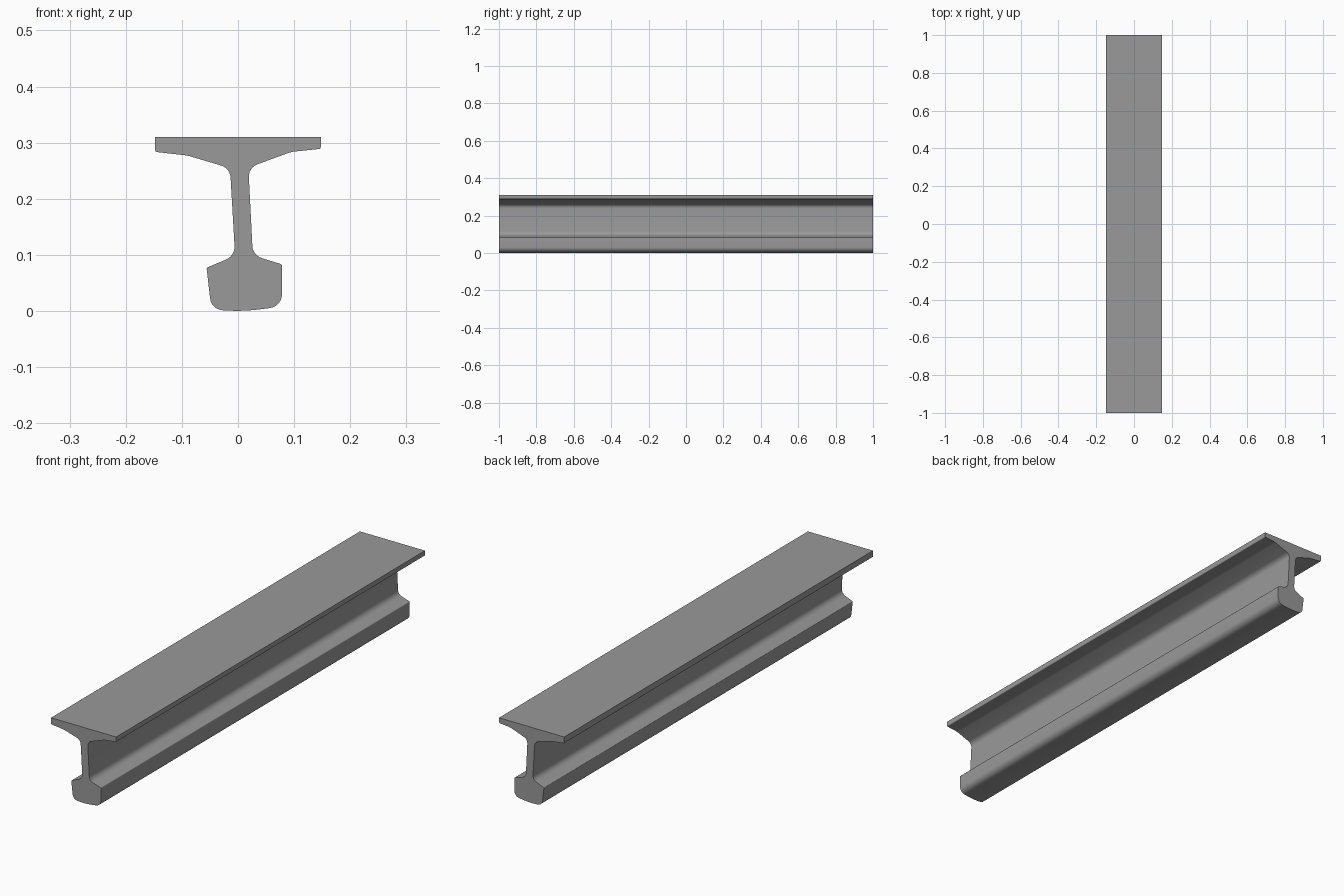
import bpy, bmesh, math
from mathutils import Vector

if "Cube" in bpy.data.objects:
    bpy.data.objects.remove(bpy.data.objects["Cube"])

LENGTH = 2.0

# Cross-section corners: x, z, distance from the corner where its rounding starts
PROFILE = [
    # wide top flange, left side
    (0.1475, 0.310, 0), (-0.1475, 0.310, 0), (-0.1475, 0.2835, 0.003), (-0.090, 0.2770, 0.006),
    # left side of the web
    (-0.0142, 0.2545, 0.017), (-0.0052, 0.0985, 0.017),
    # bulbous foot
    (-0.056, 0.077, 0.002), (-0.0475, 0.0025, 0.020), (-0.006, 0.0, 0.014),
    (0.024, 0.001, 0.014), (0.0785, 0.008, 0.022), (0.0785, 0.083, 0.003),
    # right side of the web
    (0.0265, 0.099, 0.017), (0.0185, 0.2555, 0.017),
    # top flange, right side
    (0.095, 0.2835, 0.006), (0.1475, 0.2890, 0.003),
]


def rounded(points, steps=6):
    """Replace each corner by a tangent arc."""
    out = []
    for i, (x, z, d) in enumerate(points):
        p = Vector((x, z))
        if d == 0:
            out.append(p)
            continue
        u = (Vector(points[i - 1][:2]) - p).normalized()
        v = (Vector(points[(i + 1) % len(points)][:2]) - p).normalized()
        half = u.angle(v) / 2
        radius = d * math.tan(half)
        centre = p + (u + v).normalized() * (d / math.cos(half))
        a, b = p + u * d - centre, p + v * d - centre
        sweep = math.pi - 2 * half
        for k in range(steps + 1):
            t = k / steps
            w = a * math.sin((1 - t) * sweep) + b * math.sin(t * sweep)
            out.append(centre + w.normalized() * radius)
    return out


# Rail: the section extruded along y
bm = bmesh.new()
section = bm.faces.new([bm.verts.new((p.x, -LENGTH / 2, p.y)) for p in rounded(PROFILE)])
extruded = bmesh.ops.extrude_face_region(bm, geom=[section], use_keep_orig=True)
moved = [g for g in extruded["geom"] if isinstance(g, bmesh.types.BMVert)]
bmesh.ops.translate(bm, verts=moved, vec=(0, LENGTH, 0))
bmesh.ops.recalc_face_normals(bm, faces=bm.faces)

mesh = bpy.data.meshes.new("rail_beam")
bm.to_mesh(mesh)
bm.free()
rail = bpy.data.objects.new("rail_beam", mesh)
bpy.context.collection.objects.link(rail)

# Dark steel
steel = bpy.data.materials.new("dark_steel")
steel.diffuse_color = (0.32, 0.32, 0.32, 1)
steel.use_nodes = True
steel.node_tree.nodes["Principled BSDF"].inputs["Base Color"].default_value = steel.diffuse_color
mesh.materials.append(steel)

# Smooth fillets, crisp edges and ends
bpy.context.view_layer.objects.active = rail
rail.select_set(True)
bpy.ops.object.shade_smooth_by_angle(angle=math.radians(30))
